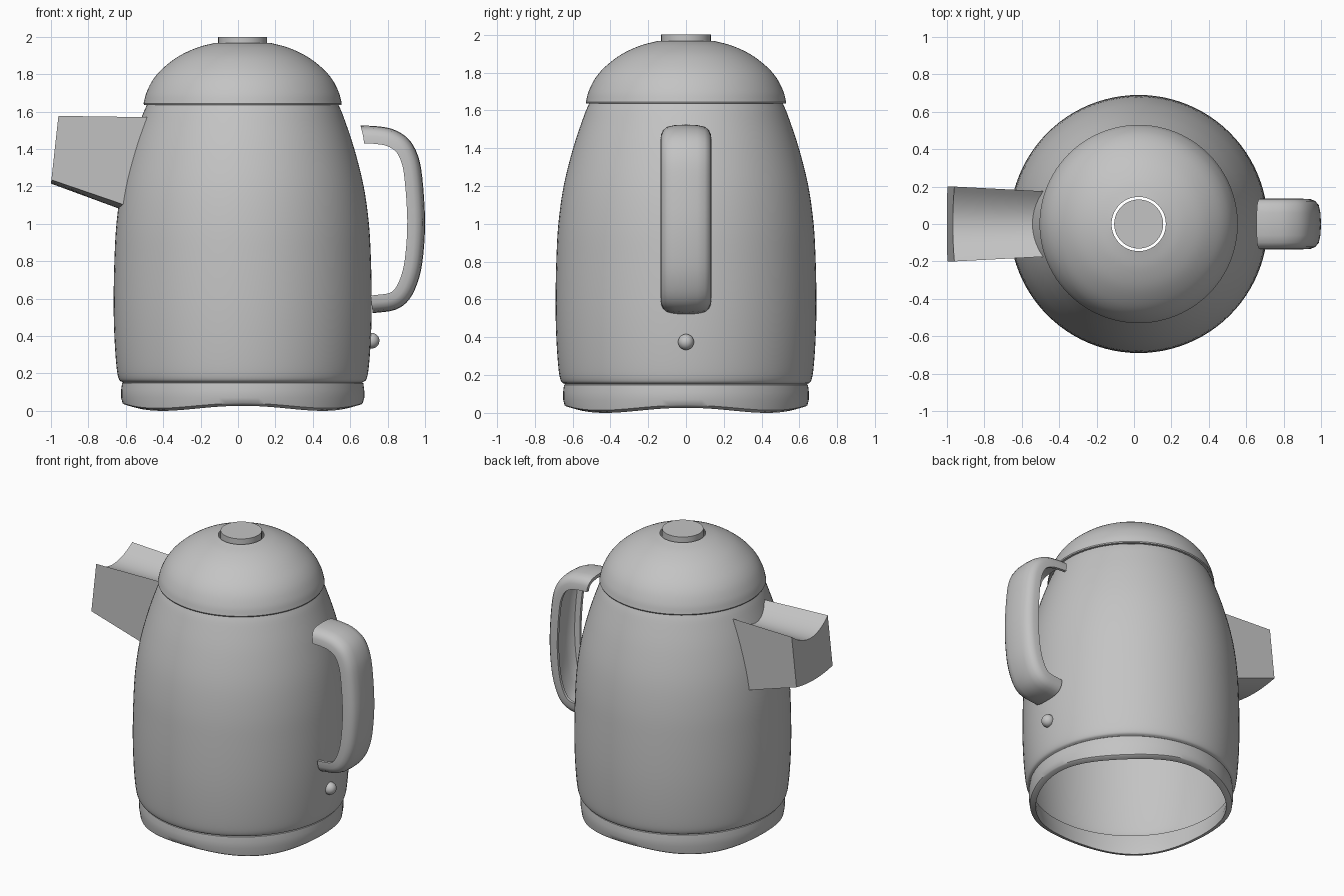
import bpy, bmesh, math
from mathutils import Vector

if "Cube" in bpy.data.objects:
    bpy.data.objects.remove(bpy.data.objects["Cube"])

CX = 0.025  # axis of the turned parts
steel = bpy.data.materials.new("grey")
steel.diffuse_color = (0.55, 0.55, 0.55, 1)
steel.use_nodes = True
steel.node_tree.nodes["Principled BSDF"].inputs["Base Color"].default_value = steel.diffuse_color


def finish(name, bm, angle=35):
    bmesh.ops.recalc_face_normals(bm, faces=bm.faces[:])
    me = bpy.data.meshes.new(name)
    bm.to_mesh(me)
    bm.free()
    ob = bpy.data.objects.new(name, me)
    bpy.context.collection.objects.link(ob)
    me.materials.append(steel)
    bpy.ops.object.select_all(action='DESELECT')
    ob.select_set(True)
    bpy.context.view_layer.objects.active = ob
    bpy.ops.object.shade_smooth_by_angle(angle=math.radians(angle))
    return ob


def smooth_path(pts, steps=5):
    """Catmull-Rom curve through 2D points."""
    p = [Vector(q) for q in pts]
    p = [2 * p[0] - p[1]] + p + [2 * p[-1] - p[-2]]
    out = []
    for i in range(1, len(p) - 2):
        a, b, c, d = p[i - 1:i + 3]
        for s in range(steps):
            t = s / steps
            out.append(0.5 * (2 * b + (c - a) * t + (2 * a - 5 * b + 4 * c - d) * t * t
                              + (3 * b - a - 3 * c + d) * t ** 3))
    return out + [p[-2]]


def bridge(bm, rings, closed=True):
    for r0, r1 in zip(rings, rings[1:]):
        n = len(r0)
        for i in range(n if closed else n - 1):
            j = (i + 1) % n
            bm.faces.new((r0[i], r0[j], r1[j], r1[i]))


def lathe(name, profile, cap=False, wave=0.0, seg=96):
    bm = bmesh.new()
    rings = []
    for r, z in profile:
        ring = []
        for i in range(seg):
            a = 2 * math.pi * i / seg
            lift = wave * (1 + math.cos(4 * a)) if z < 0.05 else 0
            ring.append(bm.verts.new((CX + r * math.cos(a), r * math.sin(a), z + lift)))
        rings.append(ring)
    bridge(bm, rings)
    if cap:
        bm.faces.new(rings[-1])
    return finish(name, bm)


# Open-bottomed shell of the jug
lathe("body", smooth_path([(0.64, 0.152), (0.662, 0.17), (0.675, 0.24), (0.686, 0.4), (0.69, 0.58),
                           (0.686, 0.8), (0.675, 1.0), (0.647, 1.2), (0.597, 1.4),
                           (0.54, 1.57), (0.513, 1.635)]))

# Base ring with a wavy lower rim
lathe("base_ring", [(0.635, 0.155), (0.645, 0.148), (0.65, 0.11), (0.65, 0.07), (0.642, 0.014),
                    (0.635, 0.008), (0.605, 0.0), (0.61, 0.06), (0.635, 0.155)], wave=0.0135)

# Domed lid with a round hole
lathe("lid", [(0.512, 1.636), (0.527, 1.636)] +
      smooth_path([(0.53, 1.643), (0.515, 1.70), (0.48, 1.77), (0.425, 1.833), (0.34, 1.897),
                   (0.24, 1.943), (0.145, 1.968)]))

# Push button sitting loosely in the lid hole
lathe("lid_button", [(0.131, 1.93), (0.131, 2.0)], cap=True, seg=64)

# Spout: trough on top, slightly bowed bottom
bm = bmesh.new()
N = 16
ts = [-1 + 2 * i / N for i in range(N + 1)]


def spout_ring(w, top, bottom, x_of):
    pts = [(t * w, top - 0.08 * (1 - t * t)) for t in ts]
    pts += [(t * w, bottom - 0.02 * (1 - t * t)) for t in reversed(ts)]
    return [bm.verts.new((x_of(y, z), y, z)) for y, z in pts]


def on_body(y, z):
    r = 0.66 - (z - 1.09) * 0.245
    return CX - math.sqrt(r * r - y * y) + 0.005


tip = spout_ring(0.2, 1.577, 1.235, lambda y, z: -1 + max(0, z - 1.215) * 0.11)
root = spout_ring(0.175, 1.57, 1.10, on_body)
bridge(bm, [tip, root])
for i in range(N):  # end plate
    bm.faces.new((tip[i], tip[i + 1], tip[2 * N - i], tip[2 * N + 1 - i]))
finish("spout", bm, 30)

# Handle: rounded channel section swept along the outer edge line
path = smooth_path([(0.655, 1.525), (0.74, 1.522), (0.83, 1.505), (0.91, 1.455), (0.96, 1.37),
                    (0.985, 1.25), (1.0, 1.02), (0.99, 0.83), (0.965, 0.70), (0.915, 0.595),
                    (0.84, 0.54), (0.72, 0.522)], 4)
half = [(0.0, 0.0), (0.06, 0.003), (0.10, 0.012), (0.122, 0.03), (0.133, 0.055), (0.135, 0.095)]
half_in = [(0.115, 0.095), (0.108, 0.06), (0.09, 0.043), (0.05, 0.032), (0.0, 0.03)]
right = half + half_in
section = right + [(-y, d) for y, d in reversed(right[1:-1])]
bm = bmesh.new()
rings = []
for i, p in enumerate(path):
    tan = (path[min(i + 1, len(path) - 1)] - path[max(i - 1, 0)]).normalized()
    inward = Vector((tan.y, -tan.x))
    if i == 0:
        inward = Vector((0.25, -1.0))  # slanted upper end
    rings.append([bm.verts.new((p.x + inward.x * d, y, p.y + inward.y * d)) for y, d in section])
bridge(bm, rings)
for ring in (rings[0], rings[-1]):
    k, m = len(right), len(section)
    for i in range(k // 2):  # cap as strips between outer and inner lines
        a, b, c, d = i, i + 1, k - 2 - i, k - 1 - i
        for q in ((a, b, c, d), tuple((m - v) % m for v in (a, b, c, d))):
            vs = list(dict.fromkeys(ring[v] for v in q))
            if len(vs) > 2:
                bm.faces.new(vs)
finish("handle", bm)

# Indicator knob under the handle
bm = bmesh.new()
bmesh.ops.create_uvsphere(bm, u_segments=24, v_segments=16, radius=0.042)
bmesh.ops.translate(bm, verts=bm.verts[:], vec=(0.714, 0, 0.375))
finish("indicator_knob", bm)
